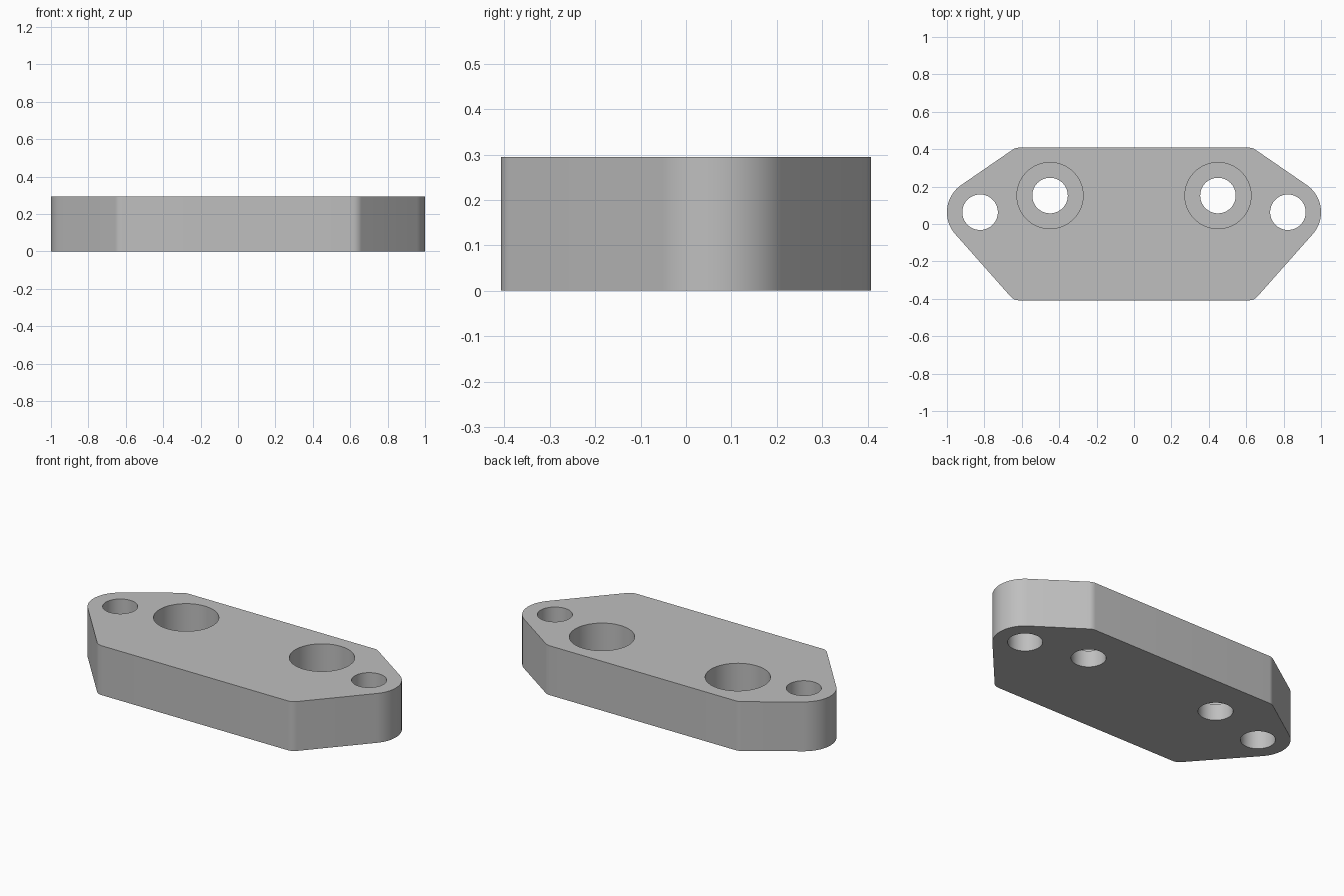
import bpy, bmesh, math
from mathutils import Vector

if "Cube" in bpy.data.objects:
    bpy.data.objects.remove(bpy.data.objects["Cube"], do_unlink=True)

HEIGHT = 0.295
FLOOR = 0.10          # counterbore floor height
EAR = (0.823, 0.063)  # centre of the outer holes
BOLT = (0.449, 0.152)  # centre of the counterbored holes

gray = bpy.data.materials.new("plain gray")
gray.use_nodes = True
color = (0.52, 0.52, 0.52, 1)
gray.diffuse_color = color
gray.node_tree.nodes["Principled BSDF"].inputs["Base Color"].default_value = color


def tangent_angle(a, ra, b, rb, side):
    """Direction of the normal of the line touching two circles."""
    d = Vector(b) - Vector(a)
    return math.atan2(d.y, d.x) + side * math.acos((ra - rb) / d.length)


def arc(centre, radius, start, end, steps):
    return [(centre[0] + radius * math.cos(t), centre[1] + radius * math.sin(t))
            for t in (start + (end - start) * i / steps for i in range(steps + 1))]


def prism(name, points, bottom, top):
    bm = bmesh.new()
    base = bm.faces.new([bm.verts.new((x, y, bottom)) for x, y in points])
    result = bmesh.ops.extrude_face_region(bm, geom=[base])
    verts = [v for v in result["geom"] if isinstance(v, bmesh.types.BMVert)]
    bmesh.ops.translate(bm, verts=verts, vec=(0, 0, top - bottom))
    bmesh.ops.recalc_face_normals(bm, faces=bm.faces)
    mesh = bpy.data.meshes.new(name)
    bm.to_mesh(mesh)
    bm.free()
    mesh.materials.append(gray)
    obj = bpy.data.objects.new(name, mesh)
    bpy.context.collection.objects.link(obj)
    return obj


# Outline: round ears joined by straight flanks to softly rounded corners
r_ear, r_corner = 0.177, 0.06
low, high = (0.615, -0.348), (0.615, 0.348)
a_low = tangent_angle(low, r_corner, EAR, r_ear, -1)
a_high = tangent_angle(high, r_corner, EAR, r_ear, 1)
half = (arc(low, r_corner, -math.pi / 2, a_low, 6)
        + arc(EAR, r_ear, a_low, a_high, 28)
        + arc(high, r_corner, a_high, math.pi / 2, 6))
plate = prism("mounting_plate", half + [(-x, y) for x, y in reversed(half)], 0, HEIGHT)

# Holes: plain ones in the ears, counterbored ones further in
bpy.context.view_layer.objects.active = plate
for side in (1, -1):
    for centre, radius, bottom in ((EAR, 0.095, -0.1), (BOLT, 0.177, FLOOR),
                                   (BOLT, 0.095, -0.1)):
        ring = arc((side * centre[0], centre[1]), radius, 0, math.tau, 64)[:-1]
        cutter = prism("hole_cutter", ring, bottom, HEIGHT + 0.1)
        cutter.hide_render = True
        mod = plate.modifiers.new("hole", "BOOLEAN")
        mod.operation, mod.solver, mod.object = "DIFFERENCE", "EXACT", cutter
        bpy.ops.object.modifier_apply(modifier=mod.name)
        bpy.data.objects.remove(cutter, do_unlink=True)

# Smooth curved walls, crisp rims
bpy.ops.object.select_all(action="DESELECT")
plate.select_set(True)
bpy.ops.object.shade_smooth_by_angle(angle=math.radians(30))
